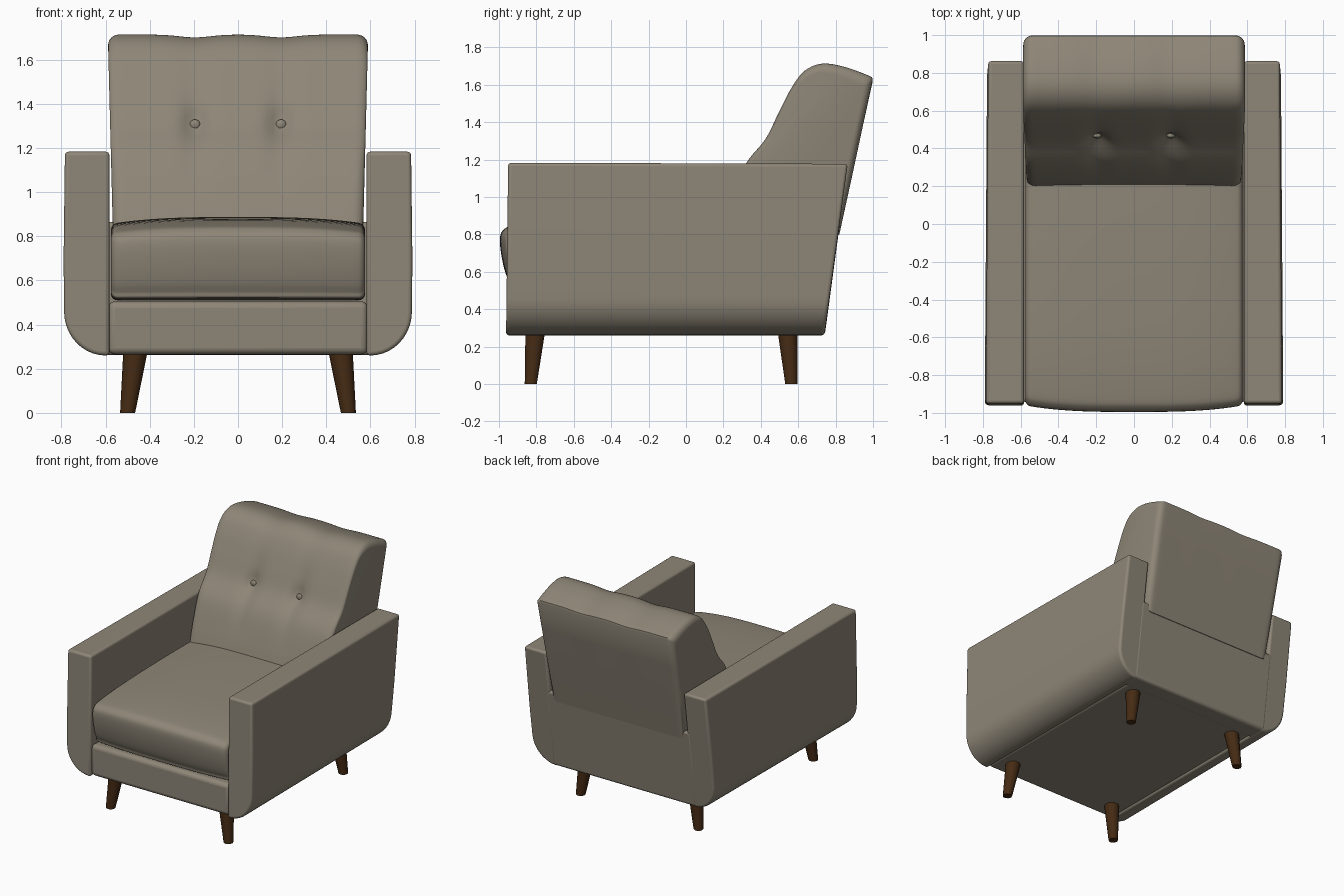
import bpy
import bmesh
from math import sin, cos, pi, exp
from mathutils import Vector

if "Cube" in bpy.data.objects:
    bpy.data.objects.remove(bpy.data.objects["Cube"])


def material(name, colour):
    mat = bpy.data.materials.new(name)
    mat.use_nodes = True
    mat.diffuse_color = colour
    mat.node_tree.nodes["Principled BSDF"].inputs["Base Color"].default_value = colour
    return mat


FABRIC = material("warm grey fabric", (0.27, 0.238, 0.185, 1))
WOOD = material("dark brown wood", (0.06, 0.024, 0.007, 1))


def finish(name, bm, mat, bevel=0, angle=0.7):
    bmesh.ops.recalc_face_normals(bm, faces=bm.faces)
    mesh = bpy.data.meshes.new(name)
    bm.to_mesh(mesh)
    bm.free()
    mesh.materials.append(mat)
    obj = bpy.data.objects.new(name, mesh)
    bpy.context.collection.objects.link(obj)
    if bevel:
        mod = obj.modifiers.new("soft edges", "BEVEL")
        mod.width, mod.segments, mod.limit_method = bevel, 4, "ANGLE"
    bpy.ops.object.select_all(action="DESELECT")
    obj.select_set(True)
    bpy.context.view_layer.objects.active = obj
    bpy.ops.object.shade_smooth_by_angle(angle=angle)
    return obj


def loft(name, rings, mat, bevel=0, angle=0.7):
    bm = bmesh.new()
    loops = [[bm.verts.new(p) for p in ring] for ring in rings]
    n = len(loops[0])
    for a, b in zip(loops, loops[1:]):
        for i in range(n):
            j = (i + 1) % n
            bm.faces.new((a[i], a[j], b[j], b[i]))
    bm.faces.new(loops[0])
    bm.faces.new(loops[-1])
    return finish(name, bm, mat, bevel, angle)


def spline(points, steps=5):
    """Smooth open curve through the points."""
    pts = [Vector(p) for p in points]
    pts = [pts[0]] + pts + [pts[-1]]
    out = []
    for a, b, c, d in zip(pts, pts[1:], pts[2:], pts[3:]):
        for k in range(steps):
            t = k / steps
            out.append(0.5 * (2 * b + (c - a) * t + (2 * a - 5 * b + 4 * c - d) * t * t
                              + (3 * b - a - 3 * c + d) * t ** 3))
    return out + [pts[-1]]


def rear(z):
    """Sloping rear plane of the frame."""
    return 0.74 + 0.135 * (z - 0.26)


def cushion(name, profile, half_width, radius, shape):
    """Loft a side profile across x with rounded ends, then shape each point."""
    ys, zs = [p[0] for p in profile], [p[1] for p in profile]
    cy, cz = (min(ys) + max(ys)) / 2, (min(zs) + max(zs)) / 2
    hy, hz = max(ys) - cy, max(zs) - cz
    flat = half_width - radius
    ends = [(flat + radius * sin(k * pi / 12), radius * (1 - cos(k * pi / 12))) for k in range(1, 7)]
    stations = [(-x, r) for x, r in reversed(ends)]
    stations += [(flat * (k / 20 - 1), 0) for k in range(41)] + ends
    rings = [[shape(x, cy + (y - cy) * (1 - r / hy), cz + (z - cz) * (1 - r / hz))
              for y, z in profile] for x, r in stations]
    return loft(name, rings, FABRIC, angle=0.9)


# Arms: upright slab whose outer bottom corner sweeps under the seat
arm_outline = [(0.582, 0.26), (0.582, 1.183), (0.784, 1.183), (0.79, 0.7)]
arm_outline += [(0.6 + 0.188 * cos(k * pi / 20), 0.46 - 0.2 * sin(k * pi / 20)) for k in range(11)]
for side, label in ((1, "left"), (-1, "right")):
    front = [(side * x, -0.962 + 0.012 * (z - 0.26), z) for x, z in arm_outline]
    back = [(side * (x - 0.012 * (x > 0.65)), rear(z), z - 0.006 * (z > 1)) for x, z in arm_outline]
    loft(label + "_arm", [front, back], FABRIC, bevel=0.035)


# Base and back wall
def block(name, half_width, y_front, z0, z1, offset, bevel):
    outline = [(y_front, z0), (rear(z0) + offset, z0), (rear(z1) + offset, z1), (y_front, z1)]
    rings = [[(x, y, z) for y, z in outline] for x in (-half_width, half_width)]
    loft(name, rings, FABRIC, bevel)


block("seat_base", 0.588, -0.95, 0.265, 0.505, -0.004, 0.03)
block("back_wall", 0.615, 0.6, 0.262, 0.865, 0.002, 0.02)

# Seat cushion
seat_profile = spline([(0.4, 0.51), (-0.4, 0.51), (-0.88, 0.515), (-0.945, 0.55), (-0.98, 0.65),
                       (-0.995, 0.77), (-0.975, 0.825), (-0.9, 0.85), (-0.6, 0.875),
                       (-0.1, 0.887), (0.4, 0.885)])


def shape_seat(x, y, z):
    u = (abs(x) / 0.575) ** 3
    y += 0.035 * u * max(0, -y) ** 3
    z -= 0.03 * u * max(0, (z - 0.51) / 0.37)
    return x, y, z


cushion("seat_cushion", seat_profile, 0.575, 0.03, shape_seat)

# Back cushion with two tufts and shallow vertical creases
BUTTON_X, BUTTON_Z = 0.195, 1.305
back_profile = spline([(0.19, 0.82), (0.235, 0.97), (0.315, 1.17), (0.425, 1.31), (0.495, 1.45),
                       (0.565, 1.585), (0.635, 1.675), (0.73, 1.713), (0.85, 1.695), (0.975, 1.65)])
back_profile += [Vector(p) for p in ((0.995, 1.64), (0.998, 1.625), (0.95, 1.4), (0.89, 1.12),
                                     (0.82, 0.8), (0.5, 0.8))]


def shape_back(x, y, z):
    near = abs(abs(x) - BUTTON_X)
    front_side = max(0, min(1, (0.3 + (z - 0.82) * 0.72 - y) / 0.12))
    crease = exp(-(near / 0.06) ** 2)
    height = exp(-((z - BUTTON_Z) / 0.2) ** 2)
    tuft = exp(-(near / 0.05) ** 2 - ((z - BUTTON_Z) / 0.06) ** 2)
    y += front_side * (0.022 * crease * height + 0.03 * tuft)
    if z > 1.5:
        z -= 0.012 * exp(-(near / 0.1) ** 2) * (z - 1.5) / 0.2
    return x * (0.965 + 0.035 * (z - 0.85) / 0.8), y, z


cushion("back_cushion", back_profile, 0.588, 0.05, shape_back)

# Buttons
for side, label in ((1, "left"), (-1, "right")):
    bm = bmesh.new()
    bmesh.ops.create_uvsphere(bm, u_segments=16, v_segments=10, radius=0.024)
    bmesh.ops.scale(bm, vec=(1, 0.6, 1), verts=bm.verts)
    bmesh.ops.translate(bm, vec=(side * BUTTON_X, 0.468, BUTTON_Z), verts=bm.verts)
    finish(label + "_button", bm, FABRIC)

# Splayed tapered legs
for side, label in ((1, "left"), (-1, "right")):
    for end, y_foot, y_top in (("front", -0.83, -0.805), ("back", 0.563, 0.542)):
        rings = []
        for x, y, z, r in ((0.5, y_foot, 0, 0.034), (0.463, y_top, 0.29, 0.056)):
            rings.append([(side * x + r * cos(k * pi / 5), y + r * sin(k * pi / 5), z)
                          for k in range(10)])
        loft(f"{end}_{label}_leg", rings, WOOD, angle=0.75)
